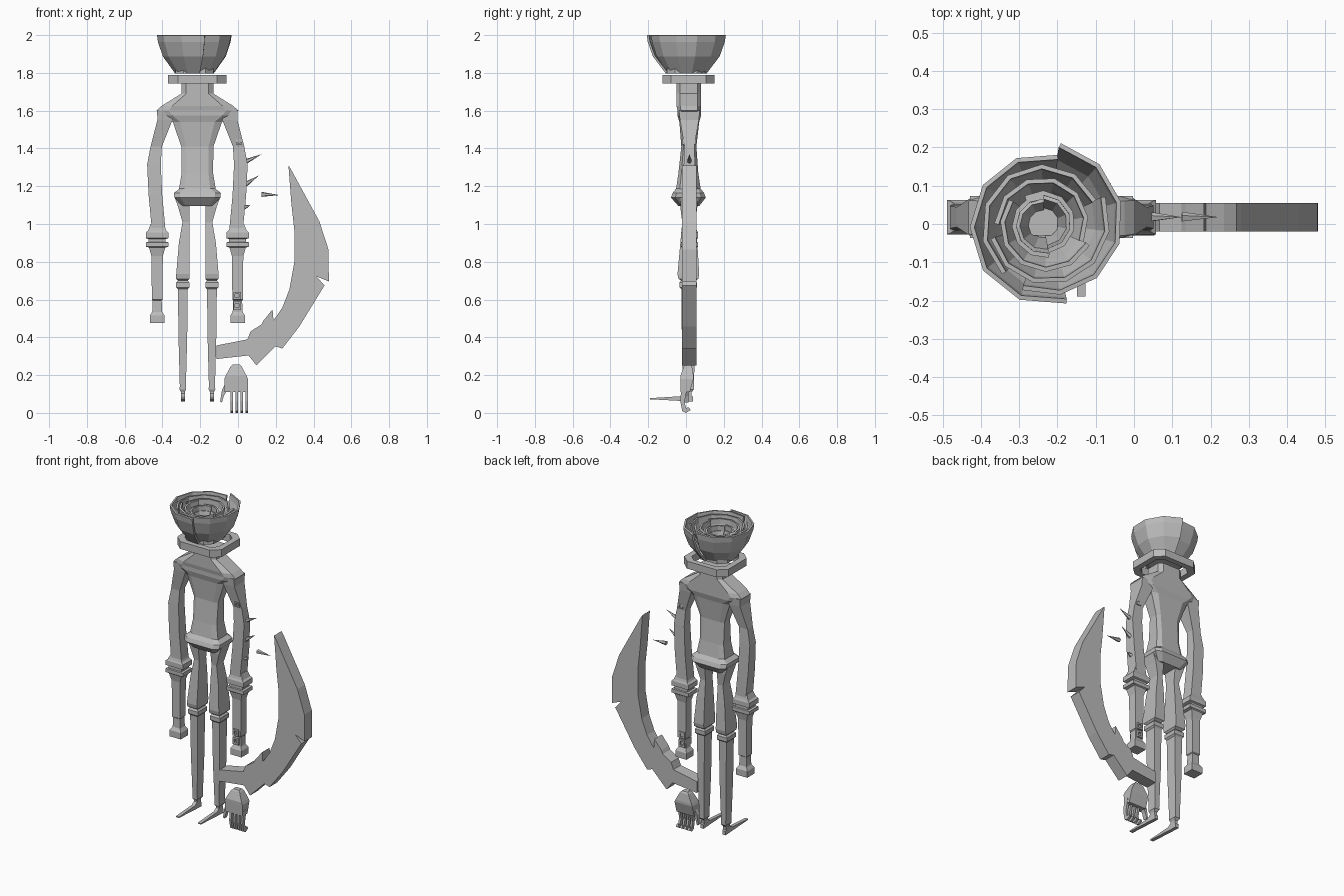
import bpy, bmesh, math
from mathutils import Vector

if "Cube" in bpy.data.objects:
    bpy.data.objects.remove(bpy.data.objects["Cube"])

grey = bpy.data.materials.new("plain_grey")
grey.diffuse_color = (0.5, 0.5, 0.5, 1)
grey.use_nodes = True
grey.node_tree.nodes["Principled BSDF"].inputs["Base Color"].default_value = grey.diffuse_color
CX, CY = -0.215, 0.018          # body centre line


def finish(name, bm):
    bmesh.ops.recalc_face_normals(bm, faces=bm.faces)
    me = bpy.data.meshes.new(name)
    bm.to_mesh(me)
    bm.free()
    me.materials.append(grey)
    ob = bpy.data.objects.new(name, me)
    bpy.context.collection.objects.link(ob)
    return ob


def ring_points(cx, hx, y0, y1, ch):
    """Rectangle, or octagon when ch (chamfer share) is above zero."""
    cy, hy = (y0 + y1) / 2, (y1 - y0) / 2
    if ch:
        a, b = hx * (1 - ch), hy * (1 - ch)
        p = [(-a, -hy), (a, -hy), (hx, -b), (hx, b), (a, hy), (-a, hy), (-hx, b), (-hx, -b)]
    else:
        p = [(-hx, -hy), (hx, -hy), (hx, hy), (-hx, hy)]
    return [(cx + x, cy + y) for x, y in p]


def loft(name, sections, ch=0):
    """Stack of sections (z, centre x, half width, y front, y back)."""
    bm = bmesh.new()
    rings = [[bm.verts.new((x, y, z)) for x, y in ring_points(cx, hx, y0, y1, ch)]
             for z, cx, hx, y0, y1 in sections]
    n = len(rings[0])
    for a, b in zip(rings, rings[1:]):
        for i in range(n):
            bm.faces.new((a[i], a[(i + 1) % n], b[(i + 1) % n], b[i]))
    bm.faces.new(rings[0])
    bm.faces.new(rings[-1])
    return finish(name, bm)


def prism(name, pts, to3d, a, b):
    """Flat outline pushed from depth a to depth b."""
    bm = bmesh.new()
    A = [bm.verts.new(to3d(p, a)) for p in pts]
    B = [bm.verts.new(to3d(p, b)) for p in pts]
    bm.faces.new(A)
    bm.faces.new(B[::-1])
    for i in range(len(A)):
        j = (i + 1) % len(A)
        bm.faces.new((A[i], B[i], B[j], A[j]))
    return finish(name, bm)


def cone(name, base, tip, r):
    base, tip = Vector(base), Vector(tip)
    d = tip - base
    bm = bmesh.new()
    bmesh.ops.create_cone(bm, cap_ends=True, segments=5, radius1=r, radius2=0, depth=d.length)
    bmesh.ops.rotate(bm, verts=bm.verts, matrix=Vector((0, 0, 1)).rotation_difference(d).to_matrix())
    bmesh.ops.translate(bm, verts=bm.verts, vec=(base + tip) / 2)
    return finish(name, bm)


def frame(name, outer, inner, to3d, a, b):
    """Hollow frame between two outlines with matching points."""
    bm = bmesh.new()
    loops = [[bm.verts.new(to3d(p, d)) for p in o] for o, d in
             ((outer, a), (outer, b), (inner, b), (inner, a))]
    n = len(outer)
    for k in range(4):
        p, q = loops[k], loops[(k + 1) % 4]
        for i in range(n):
            j = (i + 1) % n
            bm.faces.new((p[i], p[j], q[j], q[i]))
    return finish(name, bm)


def xz(p, d): return (p[0], d, p[1])
def yz(p, d): return (d, p[0], p[1])
def xy(p, d): return (p[0], p[1], d)


# torso with neck and shoulders
loft("torso", [(z, CX, h, a, b) for z, h, a, b in (
    (1.745, .085, -.05, .08), (1.69, .085, -.05, .08), (1.625, .19, -.05, .08),
    (1.60, .217, -.045, .08), (1.575, .19, -.045, .08), (1.54, .13, -.035, .07),
    (1.41, .085, -.025, .055), (1.27, .083, -.04, .065), (1.17, .10, -.055, .08))], .3)

# pelvis
loft("pelvis", [(z, CX, h, a, b) for z, h, a, b in (
    (1.19, .09, -.05, .075), (1.165, .124, -.07, .095), (1.14, .122, -.08, .105),
    (1.095, .08, -.04, .07))], .25)

# hollow collar
frame("collar", ring_points(CX, .155, -.125, .15, .33),
      ring_points(CX, .118, -.09, .115, .33), xy, 1.743, 1.79)

for s, side in ((-1, "left"), (1, "right")):
    # arm with stacked cuffs and squared wrist end
    loft(side + "_arm", [(z, CX + s * o, h, CY - d, CY + d) for z, o, h, d in (
        (1.60, .175, .038, .055), (1.55, .172, .04, .05), (1.41, .218, .03, .026),
        (1.315, .23, .036, .03), (1.15, .222, .036, .034), (.96, .204, .036, .036))])
    loft(side + "_cuffs", [(z, CX + s * .213, h, CY - d, CY + d) for z, h, d in (
        (1.0, .034, .03), (.965, .048, .04), (.955, .06, .045), (.925, .06, .045),
        (.92, .045, .036), (.905, .045, .036), (.903, .06, .045), (.88, .06, .045),
        (.875, .043, .038), (.83, .03, .028), (.60, .028, .028), (.595, .024, .022),
        (.535, .026, .024), (.515, .039, .036), (.475, .039, .036))])
    # leg with knee bands
    loft(side + "_leg", [(z, CX + s * o, h, a, b) for z, o, h, a, b in (
        (1.14, .085, .035, -.03, .06), (1.09, .072, .03, -.03, .06),
        (1.01, .061, .018, -.02, .05), (.90, .070, .028, -.03, .06),
        (.735, .077, .035, -.045, .07), (.71, .077, .035, -.04, .065),
        (.70, .077, .026, -.025, .05), (.69, .077, .035, -.035, .057),
        (.665, .077, .035, -.035, .057), (.655, .077, .026, -.025, .05),
        (.40, .077, .023, -.022, .048), (.14, .077, .016, -.015, .042),
        (.125, .077, .018, -.015, .042), (.11, .077, .01, -.008, .03),
        (.075, .077, .011, -.01, .03))])
    # pointed foot
    fx = CX + s * .077
    prism(side + "_foot", [(.038, .06), (.038, .085), (.0, .11), (-.03, .088),
                           (-.19, .078), (-.19, .072), (-.02, .063)], yz, fx - .011, fx + .011)

# rose head: nested pairs of overlapping faceted petals
RX = -.24
for layer, (k, rot, top) in enumerate(((1, 80, 2.0), (.80, 25, 1.99), (.60, -25, 1.98), (.40, -80, 1.96))):
    for half in range(2):
        bm = bmesh.new()
        prev = None
        for i in range(7):
            t = i / 6
            a = math.radians(rot - half * 155 - (205 if half else 190) * t)
            r = k * (.212 - .032 * t)
            base = 1.80 + .012 * layer
            col = [bm.verts.new((RX + .01 * k + q * r * math.cos(a), q * r * math.sin(a), z))
                   for q, z in ((.5, base), (.83, base + .09), (.96, top - .035), (.985, top))]
            if prev:
                for j in range(3):
                    bm.faces.new((prev[j], col[j], col[j + 1], prev[j + 1]))
            prev = col
        ob = finish(f"petal_{layer}_{half}", bm)
        m = ob.modifiers.new("thickness", 'SOLIDIFY')
        m.thickness = .012
        m.offset = 0

# rose base and heart
loft("rose_base", [(1.798, RX + .01, .10, -.10, .10), (1.825, RX + .01, .10, -.10, .10)], .42)
loft("rose_heart", [(1.82, RX, .03, -.03, .05), (1.86, RX, .04, -.03, .05)], .4)

# curved blade joined to its handle
prism("scythe", [(-.114, .357), (.05, .389), (.066, .431), (.124, .468), (.135, .489),
                 (.183, .548), (.188, .489), (.235, .558), (.272, .653), (.299, .802),
                 (.299, .96), (.283, 1.103), (.267, 1.31), (.28, 1.29), (.431, 1.013),
                 (.479, .865), (.481, .696), (.415, .722), (.458, .675), (.325, .458),
                 (.235, .341), (.198, .352), (.098, .251), (.056, .304), (-.114, .285)],
      xz, -.02, .055)

# thorns beside the right arm
for i, (x0, z0, x1, z1) in enumerate(((.04, 1.33, .125, 1.37), (.04, 1.21, .11, 1.257),
                                      (.035, 1.09, .065, 1.10), (.125, 1.157, .22, 1.153))):
    cone(f"thorn_{i}", (x0, CY, z0), (x1, CY, z1), .014)

# small link frames on the right arm
for i, (x, z, h, v) in enumerate(((-.005, .62, .02, .02), (-.005, .568, .02, .022), (.005, 1.435, .016, .014))):
    box = [(-1, -1), (1, -1), (1, 1), (-1, 1)]
    frame(f"link_{i}", [(x + h * a, z + v * b) for a, b in box],
          [(x + h * .5 * a, z + v * .5 * b) for a, b in box], xz, -.02, .052)

# loose hand: palm, curled fingers and thumb
loft("palm", [(z, -.01, h, a, b) for z, h, a, b in (
    (.255, .02, -.005, .025), (.245, .03, -.012, .032), (.195, .056, -.03, .04),
    (.18, .062, -.03, .04), (.11, .062, -.028, .02))])
for i in range(4):
    x = -.034 + i * .027
    prism(f"finger_{i}", [(-.025, .14), (-.03, .06), (-.02, .01), (0, 0), (.025, .015),
                          (.015, .03), (0, .025), (-.008, .06), (.008, .14)], yz, x - .007, x + .007)
prism("thumb", [(-.06, .17), (-.085, .12), (-.095, .06), (-.085, .055),
                (-.075, .09), (-.058, .12)], xz, -.015, .012)
